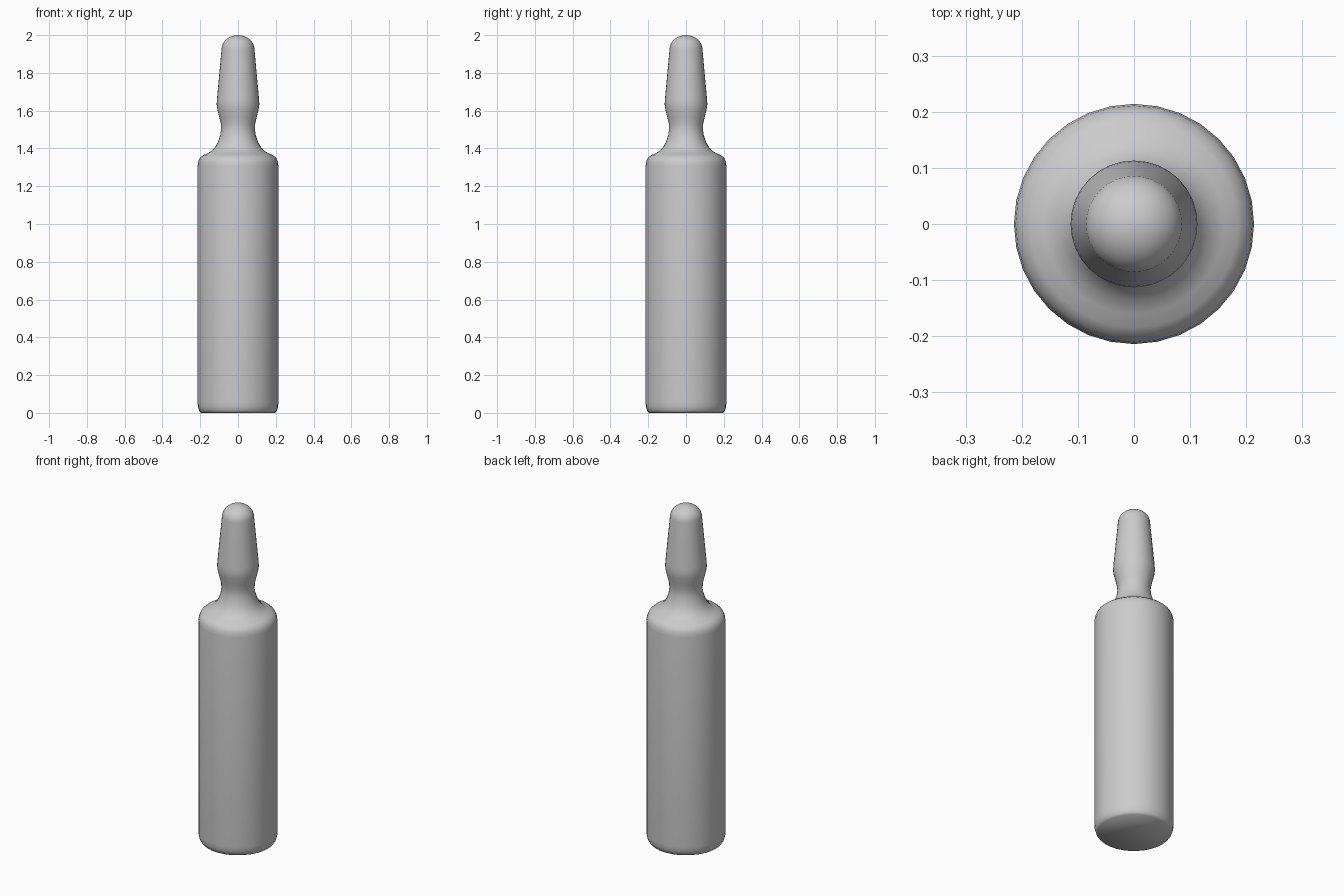
import bpy, bmesh
from math import sin, cos, pi

SIDES = 32

default = bpy.data.objects.get("Cube")
if default:
    bpy.data.objects.remove(default, do_unlink=True)

# Single glass material
glass = bpy.data.materials.new("grey_glass")
glass.use_nodes = True
grey = (0.6, 0.6, 0.6, 1)
glass.diffuse_color = grey
glass.node_tree.nodes["Principled BSDF"].inputs["Base Color"].default_value = grey

# Profile (radius, height): base edge, body, shoulder, neck, bulb, tapered stem
profile = [(.197, 0), (.206, .012), (.212, .03), (.214, .055),
           (.214, 1.305), (.211, 1.33), (.202, 1.35), (.185, 1.364),
           (.16, 1.375), (.136, 1.39), (.118, 1.412), (.105, 1.437), (.094, 1.472),
           (.09, 1.5), (.091, 1.53), (.099, 1.565), (.109, 1.605), (.113, 1.635),
           (.111, 1.665), (.087, 1.925)]

# Rounded tip
profile += [(.087 * cos(a), 1.925 + .075 * sin(a))
            for a in (i * pi / 16 for i in range(1, 8))]

# Sweep the profile into rings around the z axis
bm = bmesh.new()
rings = [[bm.verts.new((r * cos(2 * pi * i / SIDES), r * sin(2 * pi * i / SIDES), z))
          for i in range(SIDES)] for r, z in profile]
for low, high in zip(rings, rings[1:]):
    for i in range(SIDES):
        j = (i + 1) % SIDES
        bm.faces.new((low[i], low[j], high[j], high[i]))

# Flat base and closed tip
bm.faces.new(rings[0][::-1])
apex = bm.verts.new((0, 0, 2))
for i in range(SIDES):
    bm.faces.new((rings[-1][i], rings[-1][(i + 1) % SIDES], apex))
for face in bm.faces:
    face.smooth = True

mesh = bpy.data.meshes.new("ampoule")
bm.to_mesh(mesh)
bm.free()
mesh.materials.append(glass)
bpy.context.collection.objects.link(bpy.data.objects.new("ampoule", mesh))
